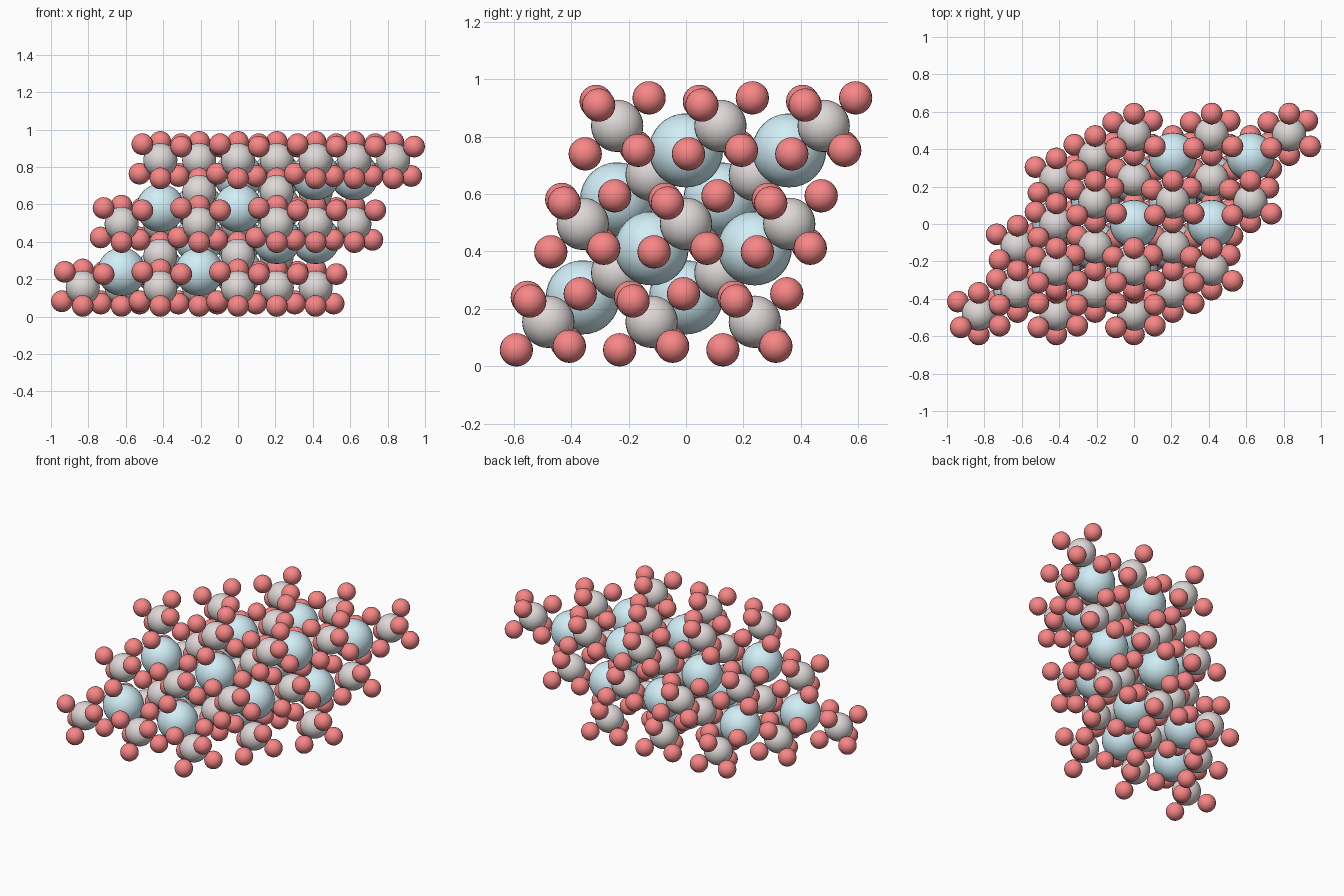
import bpy, bmesh
from itertools import product
from mathutils import Vector

if "Cube" in bpy.data.objects:
    bpy.data.objects.remove(bpy.data.objects["Cube"])


def ball_mesh(name, radius, color, segs, rings):
    """Smooth coloured sphere mesh shared by all balls of one kind."""
    mat = bpy.data.materials.new(name + "_paint")
    mat.diffuse_color = (*color, 1)
    mat.use_nodes = True
    mat.node_tree.nodes["Principled BSDF"].inputs["Base Color"].default_value = mat.diffuse_color
    me = bpy.data.meshes.new(name)
    bm = bmesh.new()
    bmesh.ops.create_uvsphere(bm, u_segments=segs, v_segments=rings, radius=radius)
    for f in bm.faces:
        f.smooth = True
    bm.to_mesh(me)
    bm.free()
    me.materials.append(mat)
    return me


def place(name, me, pos):
    ob = bpy.data.objects.new(name, me)
    ob.location = pos
    bpy.context.collection.objects.link(ob)


big = ball_mesh("large_blue_ball", 0.129, (0.64, 0.86, 0.93), 32, 16)
mid = ball_mesh("grey_ball", 0.091, (0.73, 0.69, 0.68), 32, 16)
small = ball_mesh("small_red_ball", 0.058, (0.94, 0.24, 0.24), 24, 12)

# Lattice: 2 x 2 x 2 skewed cells centred in x and y
A = 0.415
a1 = Vector((A, 0, 0))
a2 = Vector((A / 2, A * 0.75 ** 0.5, 0))
a3 = Vector((A / 2, A / 12 ** 0.5, 0.341))
diag = a1 + a2 + a3
origin = Vector((0, 0, 0.155 + 0.341)) - diag

# Six red neighbours: bond midpoints, slightly tilted about a skew axis
tilt = Vector((0.104, 0.060, 0.042))
bonds = [Vector((0, 0.12, 0.085)), Vector((0.104, -0.06, 0.085)),
         Vector((-0.104, -0.06, 0.085))]
bonds = [b + tilt.cross(b) for b in bonds]

# Cell corners: grey balls with their red neighbours
for i, j, k in product(range(3), repeat=3):
    p = origin + a1 * i + a2 * j + a3 * k
    place("corner_grey_ball", mid, p)
    for b in bonds:
        place("red_ball_upper", small, p + b)
        place("red_ball_lower", small, p - b)

# Cell interiors: a grey ball in the middle and two blue balls on the diagonal
for i, j, k in product(range(2), repeat=3):
    p = origin + a1 * i + a2 * j + a3 * k
    place("centre_grey_ball", mid, p + diag * 0.5)
    place("blue_ball_low", big, p + diag * 0.25)
    place("blue_ball_high", big, p + diag * 0.75)
